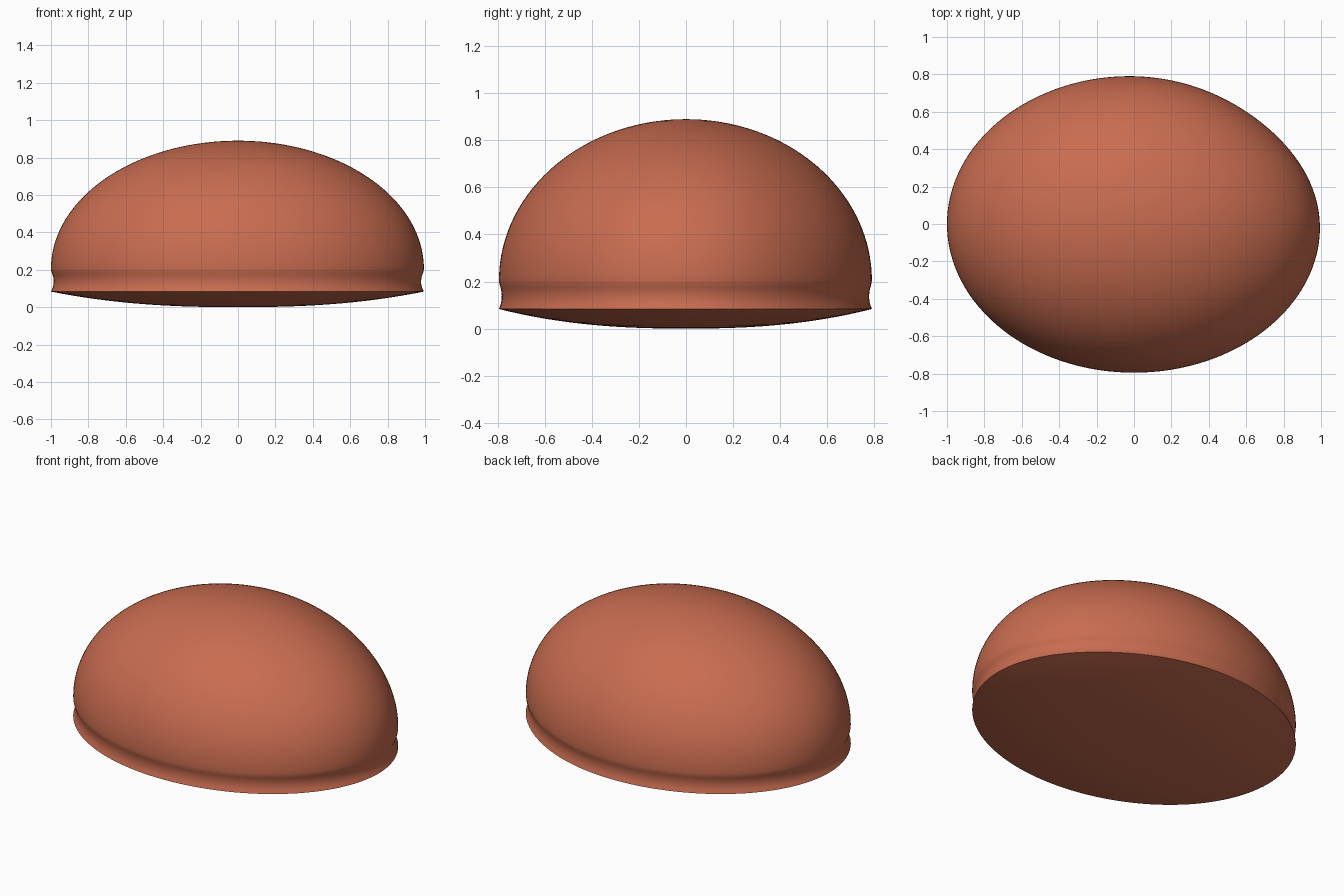
import bpy, bmesh, math

if "Cube" in bpy.data.objects:
    bpy.data.objects.remove(bpy.data.objects["Cube"])

SEG = 128

# Half profile (radius, height): bulged underside, lip, shallow groove, dome
profile = []
for i in range(1, 17):
    r = i / 16
    profile.append((r, 0.083 * r ** 2.4))
profile += [(0.997, 0.09), (0.990, 0.105), (0.986, 0.122), (0.985, 0.14),
            (0.987, 0.158), (0.992, 0.175), (0.998, 0.19)]
for i in range(0, 40):
    a = math.pi / 2 * i / 40
    profile.append((math.cos(a), 0.205 + 0.685 * math.sin(a)))


def outline(a):
    # Oval plan, slightly flattened towards the back right corner
    d = (a - math.radians(45) + math.pi) % (2 * math.pi) - math.pi
    k = 1 - 0.036 * math.exp(-(d / math.radians(34)) ** 2)
    return math.cos(a) * k, 0.795 * math.sin(a) * k


bm = bmesh.new()
plan = [outline(2 * math.pi * i / SEG) for i in range(SEG)]
rings = [[bm.verts.new((r * x, r * y, z)) for x, y in plan] for r, z in profile]
for low, high in zip(rings, rings[1:]):
    for i in range(SEG):
        j = (i + 1) % SEG
        bm.faces.new((low[i], low[j], high[j], high[i]))

# Close the poles
bottom = bm.verts.new((0, 0, 0))
top = bm.verts.new((0, 0, 0.89))
for i in range(SEG):
    j = (i + 1) % SEG
    bm.faces.new((bottom, rings[0][j], rings[0][i]))
    bm.faces.new((top, rings[-1][i], rings[-1][j]))
bmesh.ops.recalc_face_normals(bm, faces=bm.faces[:])

mesh = bpy.data.meshes.new("domed_shell")
bm.to_mesh(mesh)
bm.free()
shell = bpy.data.objects.new("domed_shell", mesh)
bpy.context.collection.objects.link(shell)

# Terracotta colour
mat = bpy.data.materials.new("terracotta")
mat.diffuse_color = (0.58, 0.15, 0.08, 1)
mat.use_nodes = True
mat.node_tree.nodes["Principled BSDF"].inputs["Base Color"].default_value = mat.diffuse_color
mesh.materials.append(mat)

# Smooth surface with a crisp lower lip
bpy.context.view_layer.objects.active = shell
shell.select_set(True)
bpy.ops.object.shade_smooth_by_angle(angle=math.radians(40))
